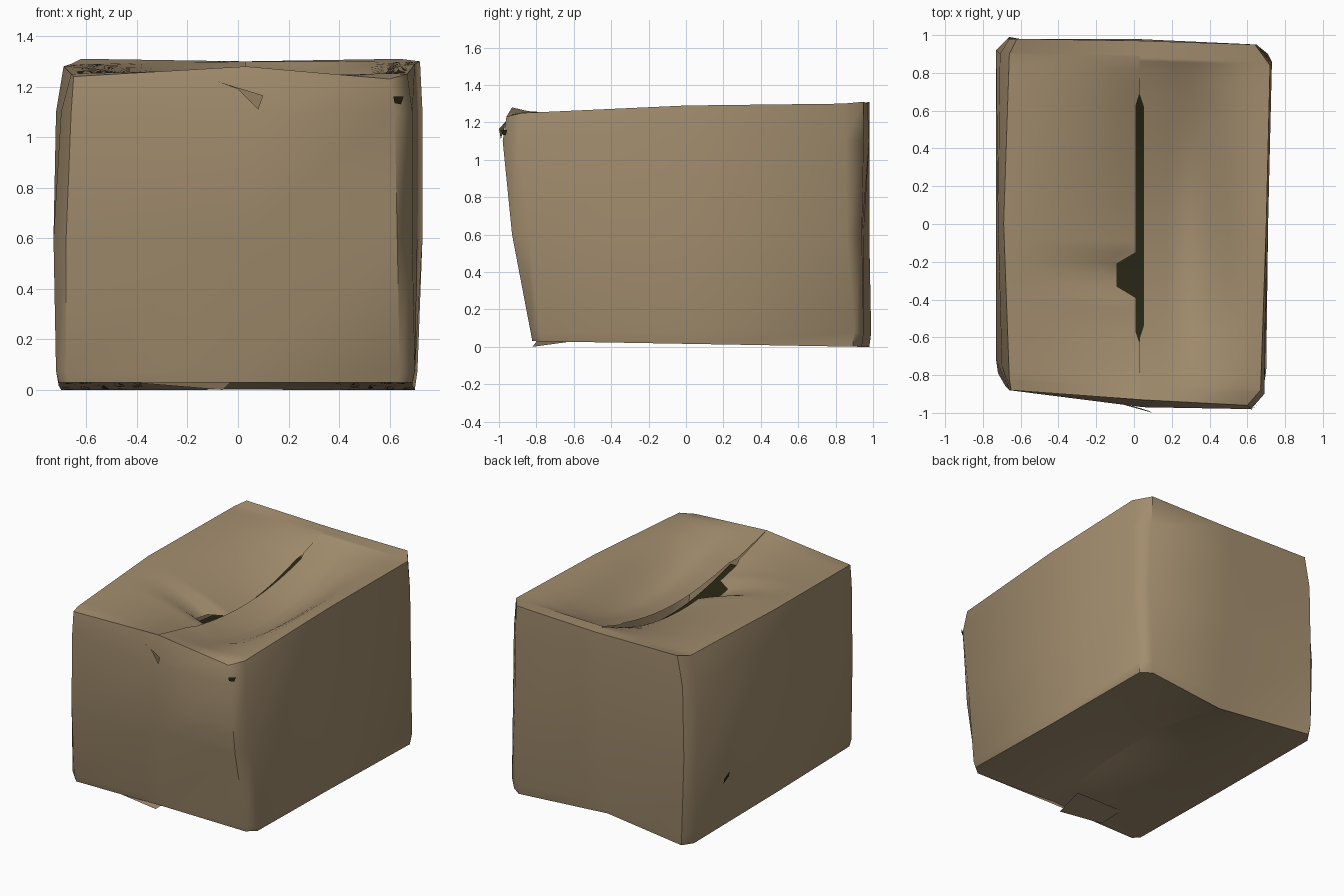
import bpy, bmesh, math
from mathutils import Vector

if "Cube" in bpy.data.objects:
    bpy.data.objects.remove(bpy.data.objects["Cube"])


def material(name, rgb):
    m = bpy.data.materials.new(name)
    m.diffuse_color = (*rgb, 1)
    m.use_nodes = True
    m.node_tree.nodes["Principled BSDF"].inputs["Base Color"].default_value = m.diffuse_color
    return m


CARD = material("cardboard brown", (0.36, 0.265, 0.155))
DARK = material("dark inside", (0.02, 0.018, 0.006))
CENTRE = Vector((0, 0, 0.65))


def grid(name, rows, mat, closed=False):
    """Surface through rows of points, faces turned away from the box centre."""
    bm = bmesh.new()
    vs = [[bm.verts.new(p) for p in r] for r in rows]
    n = len(rows[0])
    for a, b in zip(vs, vs[1:]):
        for i in range(n if closed else n - 1):
            j = (i + 1) % n
            bm.faces.new((a[i], a[j], b[j], b[i]))
    bmesh.ops.remove_doubles(bm, verts=bm.verts, dist=0.0005)
    bm.normal_update()
    for f in bm.faces:
        if f.normal.dot(f.calc_center_median() - CENTRE) < 0:
            f.normal_flip()
    me = bpy.data.meshes.new(name)
    bm.to_mesh(me)
    bm.free()
    me.materials.append(mat)
    ob = bpy.data.objects.new(name, me)
    bpy.context.collection.objects.link(ob)
    bpy.ops.object.select_all(action='DESELECT')
    ob.select_set(True)
    bpy.context.view_layer.objects.active = ob
    bpy.ops.object.shade_smooth_by_angle(angle=math.radians(50))
    return ob


# Outlines by height: front (left, mid, right), right side, back, left side
FLOOR = [(-.68, -.83), (0, -.82), (.64, -.83), (.70, -.78), (.70, 0), (.71, .90),
         (.64, .95), (0, .87), (-.66, .99), (-.71, .92), (-.72, 0), (-.72, -.79)]
MIDDLE = [(-.68, -.86), (0, -.90), (.63, -.93), (.69, -.84), (.71, 0), (.73, .86),
          (.66, .94), (0, .95), (-.67, .98), (-.73, .92), (-.73, 0), (-.73, -.72)]
UPPER = [(-.66, -.88), (.05, -.97), (.62, -.98), (.69, -.90), (.71, 0), (.73, .85),
         (.65, .95), (0, .98), (-.66, .98), (-.71, .90), (-.72, 0), (-.70, -.75)]
RIM = [(-.65, -.88), (.03, -.93), (.60, -.96), (.67, -.88), (.70, 0), (.72, .84),
       (.64, .95), (.03, .97), (-.62, .98), (-.66, .90), (-.69, 0), (-.66, -.82)]
RIM_Z = [1.24, 1.28, 1.23, 1.25, 1.29, 1.30, 1.31, 1.30, 1.31, 1.29, 1.28, 1.25]

floor = [Vector((x * .985, y * .99, .03 - .017 * (y + .83))) for x, y in FLOOR]
skirt = [Vector((x, y, .075)) for x, y in FLOOR]
middle = [Vector((x, y, .6)) for x, y in MIDDLE]
upper = [Vector((x, y, 1.1)) for x, y in UPPER]
rim = [Vector((x, y, z)) for (x, y), z in zip(RIM, RIM_Z)]

# Walls
grid("box_walls", [floor, skirt, middle, upper, rim], CARD, closed=True)


def sag(y):
    """How far the flaps sink at the seam, 0 to 1."""
    t = (y + .93) / 1.80
    return math.sin(math.pi * t ** 1.1) ** .9 if 0 < t < 1 else 0


def gap(y, side, torn):
    """Seam offset: a narrow slit, with a torn notch on the left flap."""
    if not torn or not -.58 < y < .68:
        return 0
    if side < 0 and -.34 < y < -.19:
        return -.12
    return side * .02


def flap(name, ring, side, depth, valley, torn, cols=10, steps=14):
    """Half of the top or bottom, from the outer rim to the centre seam."""
    outer = [ring[i] for i in ((2, 3, 4, 5, 6) if side > 0 else (0, 11, 10, 9, 8))]
    front, back = ring[1], ring[7]
    rows = []
    for k in range(4):
        for s in range(steps + (k == 3)):
            o = outer[k].lerp(outer[k + 1], s / steps)
            t = (o.y - outer[0].y) / (outer[4].y - outer[0].y)
            seam = front.lerp(back, t)
            y = seam.y
            seam.x += gap(y, side, torn)
            row = []
            for c in range(cols + 1):
                u = c / cols
                p = o.lerp(seam, u)
                if valley:   # lowest before the seam, then rising to it
                    d = math.sin(math.pi / 2 * u / .7) ** 2 if u < .7 else 1 - .9 * (u - .7)
                else:
                    d = u ** 1.7
                p.z -= depth * sag(y) * d
                row.append(p)
            rows.append(row)
    return grid(name, rows, CARD)


# Sunken top flaps and bottom flaps pushed inward
flap("top_flap_left", rim, -1, .19, False, True)
flap("top_flap_right", rim, 1, .21, True, True)
flap("bottom_flap_left", floor, -1, -.11, False, False)
flap("bottom_flap_right", floor, 1, -.11, False, False)

# Dark interior seen through the slit
rows = []
for i in range(25):
    y = -.62 + i * 1.34 / 24
    z = 1.285 - .19 * sag(y) - .045
    rows.append([Vector((x, y, z)) for x in (-.13, .03, .09)])
grid("slit_interior", rows, DARK)

# Loose tape ends on the front: top and bottom
grid("tape_end_top", [[(-.08, -.95, 1.22), (.0, -.965, 1.19)],
                      [(.10, -1.0, 1.165), (.08, -.99, 1.11)]], CARD)
grid("tape_end_bottom", [[(-.40, -.80, .028), (-.40, -.60, .035)],
                         [(-.06, -.82, .0), (-.03, -.60, .03)]], CARD)

# Small punctures in the front right corner and the left side
grid("front_puncture", [[(.615, -.986, 1.16), (.655, -.956, 1.16)],
                        [(.62, -.984, 1.135), (.645, -.964, 1.13)]], DARK)
grid("left_puncture", [[(-.736, .57, .38), (-.736, .63, .35)],
                       [(-.736, .58, .35), (-.736, .64, .32)]], DARK)
